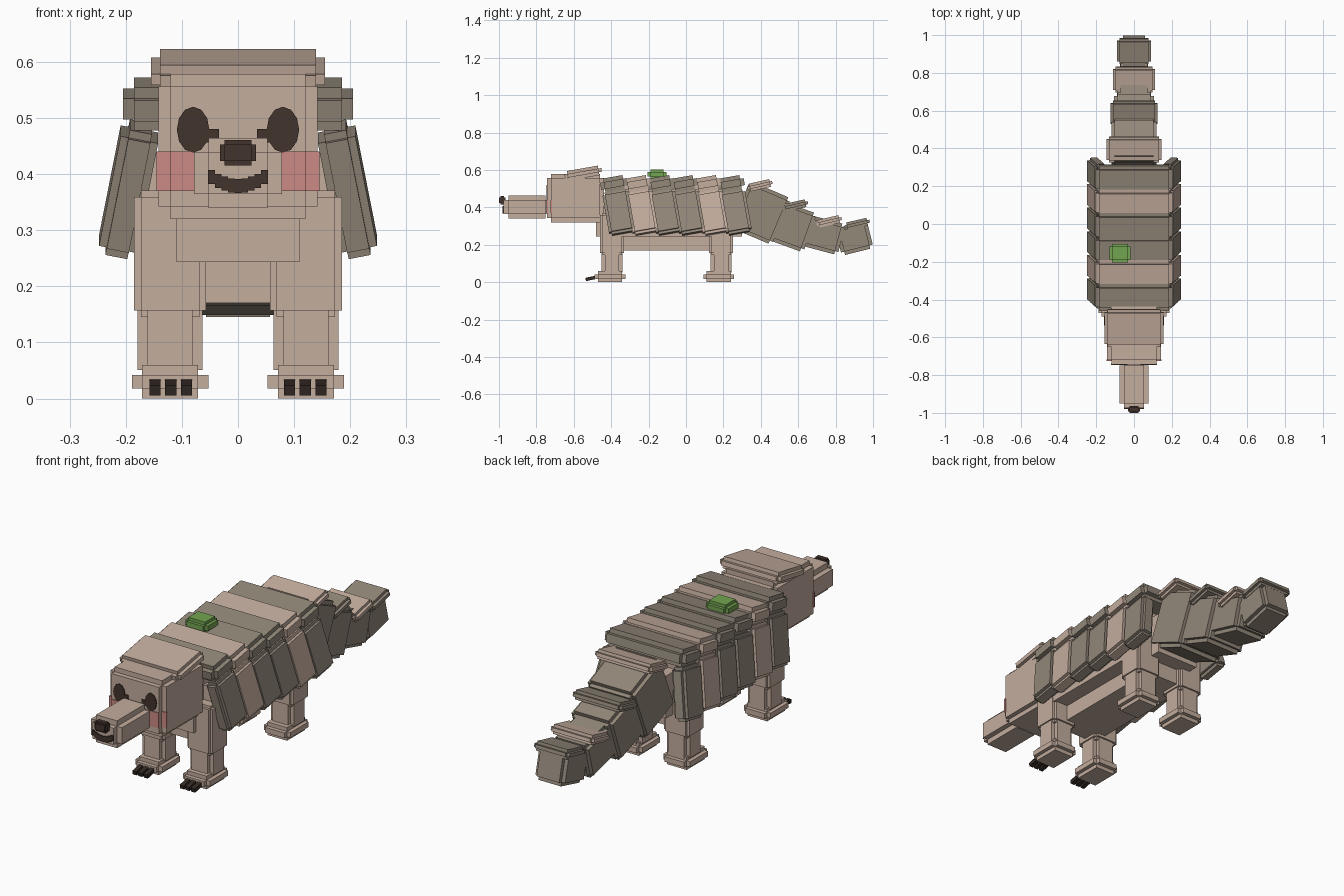
import bpy, bmesh
from math import radians
from mathutils import Matrix, Vector

cube = bpy.data.objects.get("Cube")
if cube:
    bpy.data.objects.remove(cube)


def material(name, rgb):
    # 8-bit screen colour converted to linear values
    lin = [((c / 255 + 0.055) / 1.055) ** 2.4 for c in rgb] + [1]
    m = bpy.data.materials.new(name)
    m.use_nodes = True
    m.diffuse_color = lin
    m.node_tree.nodes["Principled BSDF"].inputs["Base Color"].default_value = lin
    return m


SKIN = material("dusty pink skin", (196, 173, 158))
SHELL = material("grey brown shell", (147, 136, 122))
BROWN = material("dark brown", (66, 52, 45))
CLAW = material("claw brown", (52, 42, 37))
BLUSH = material("blush pink", (204, 138, 133))
GREEN = material("leaf green", (116, 165, 82))


def finish(name, bm, mat, loc, pitch=0, roll=0):
    bm.transform(Matrix.Translation(loc) @ Matrix.Rotation(radians(pitch), 4, 'X')
                 @ Matrix.Rotation(radians(roll), 4, 'Y'))
    me = bpy.data.meshes.new(name)
    bm.to_mesh(me)
    bm.free()
    me.materials.append(mat)
    ob = bpy.data.objects.new(name, me)
    bpy.context.collection.objects.link(ob)
    return ob


def box(name, loc, size, mat, pitch=0, roll=0):
    bm = bmesh.new()
    bmesh.ops.create_cube(bm, size=1, matrix=Matrix.Diagonal((*size, 1)))
    return finish(name, bm, mat, loc, pitch, roll)


def stepped(name, loc, size, mat, step=0.02, pitch=0, roll=0):
    # Three crossed boxes, each full length along one axis only
    bm = bmesh.new()
    for axis in range(3):
        s = [d if i == axis else d - 2 * step for i, d in enumerate(size)]
        bmesh.ops.create_cube(bm, size=1, matrix=Matrix.Diagonal((*s, 1)))
    return finish(name, bm, mat, loc, pitch, roll)


def disc(name, loc, rx, rz, mat):
    bm = bmesh.new()
    bmesh.ops.create_cone(bm, cap_ends=True, segments=12, radius1=1, radius2=1, depth=0.008)
    bm.transform(Matrix.Diagonal((rx, 1, rz, 1)) @ Matrix.Rotation(radians(90), 4, 'X'))
    return finish(name, bm, mat, loc)


# Body
stepped("body", (0, -0.09, 0.34), (0.366, 0.78, 0.34), SKIN, 0.073)

# Armour bands: a roof plate and two splayed side plates each
for i, mat in enumerate((SHELL, SKIN, SHELL, SHELL, SKIN, SHELL)):
    y = -0.385 + 0.125 * i
    stepped(f"shell_roof_{i + 1}", (0, y, 0.525), (0.41, 0.145, 0.078), mat, 0.02, 10)
    for side, s in (("left", 1), ("right", -1)):
        stepped(f"shell_side_{side}_{i + 1}", (s * 0.195, y + 0.025, 0.373),
                (0.068, 0.14, 0.23), mat, 0.014, 10, -11 * s)

# Head
stepped("head", (0, -0.59, 0.449), (0.284, 0.305, 0.258), SKIN, 0.022)
stepped("head_cap", (0, -0.55, 0.583), (0.31, 0.2, 0.052), SKIN, 0.016, 10)
stepped("snout", (0, -0.85, 0.402), (0.156, 0.25, 0.125), SKIN, 0.025)
stepped("nose", (0, -0.982, 0.438), (0.064, 0.036, 0.046), BROWN, 0.008)

# Smiling mouth
for i in range(-4, 5):
    x = i * 0.0118
    box(f"mouth_{i + 5}", (x, -0.976, 0.379 + 7 * x * x), (0.0118, 0.008, 0.025), BROWN)

# Eyes and cheeks
for side, s in (("left", 1), ("right", -1)):
    disc(f"eye_{side}", (s * 0.08, -0.743, 0.479), 0.029, 0.041, BROWN)
    box(f"eye_corner_{side}", (s * 0.048, -0.743, 0.468), (0.028, 0.008, 0.024), BROWN)
    box(f"cheek_{side}", (s * 0.098, -0.743, 0.405), (0.045, 0.008, 0.07), BLUSH)
    box(f"cheek_edge_{side}", (s * 0.132, -0.721, 0.405), (0.026, 0.008, 0.07), BLUSH)

# Legs, feet and front claws
for side, s in (("left", 1), ("right", -1)):
    for end, leg_y, foot_y in (("front", -0.395, -0.407), ("rear", 0.188, 0.175)):
        x = s * 0.121
        stepped(f"{end}_thigh_{side}", (x, leg_y, 0.258), (0.128, 0.128, 0.226), SKIN, 0.012)
        stepped(f"{end}_shin_{side}", (x, leg_y, 0.108), (0.116, 0.112, 0.15), SKIN, 0.018)
        stepped(f"{end}_foot_{side}", (x, foot_y, 0.03), (0.136, 0.165, 0.06), SKIN, 0.018)
    for i in range(3):
        box(f"claw_{side}_{i + 1}", (s * (0.092 + 0.028 * i), -0.505, 0.021),
            (0.02, 0.065, 0.018), CLAW, 12)

# Tail: y, z, width, length, height, pitch
for i, (y, z, w, ln, h, pitch) in enumerate((
        (0.4, 0.37, 0.24, 0.24, 0.27, -23),
        (0.565, 0.298, 0.21, 0.21, 0.22, -20),
        (0.735, 0.252, 0.18, 0.2, 0.17, -15),
        (0.9, 0.235, 0.15, 0.175, 0.15, 14))):
    stepped(f"tail_segment_{i + 1}", (0, y, z), (w, ln, h), SHELL, 0.018, pitch)

# Tail top plates: y, z, width, colour
for i, (y, z, w, mat) in enumerate((
        (0.395, 0.518, 0.29, SKIN), (0.585, 0.41, 0.25, SHELL),
        (0.765, 0.325, 0.22, SKIN), (0.915, 0.311, 0.18, SHELL))):
    stepped(f"tail_plate_{i + 1}", (0, y, z), (w, 0.137, 0.042), mat, 0.013, 13)

# Moss patch on the back
stepped("moss_patch", (-0.075, -0.155, 0.577), (0.112, 0.1, 0.052), GREEN, 0.014)
